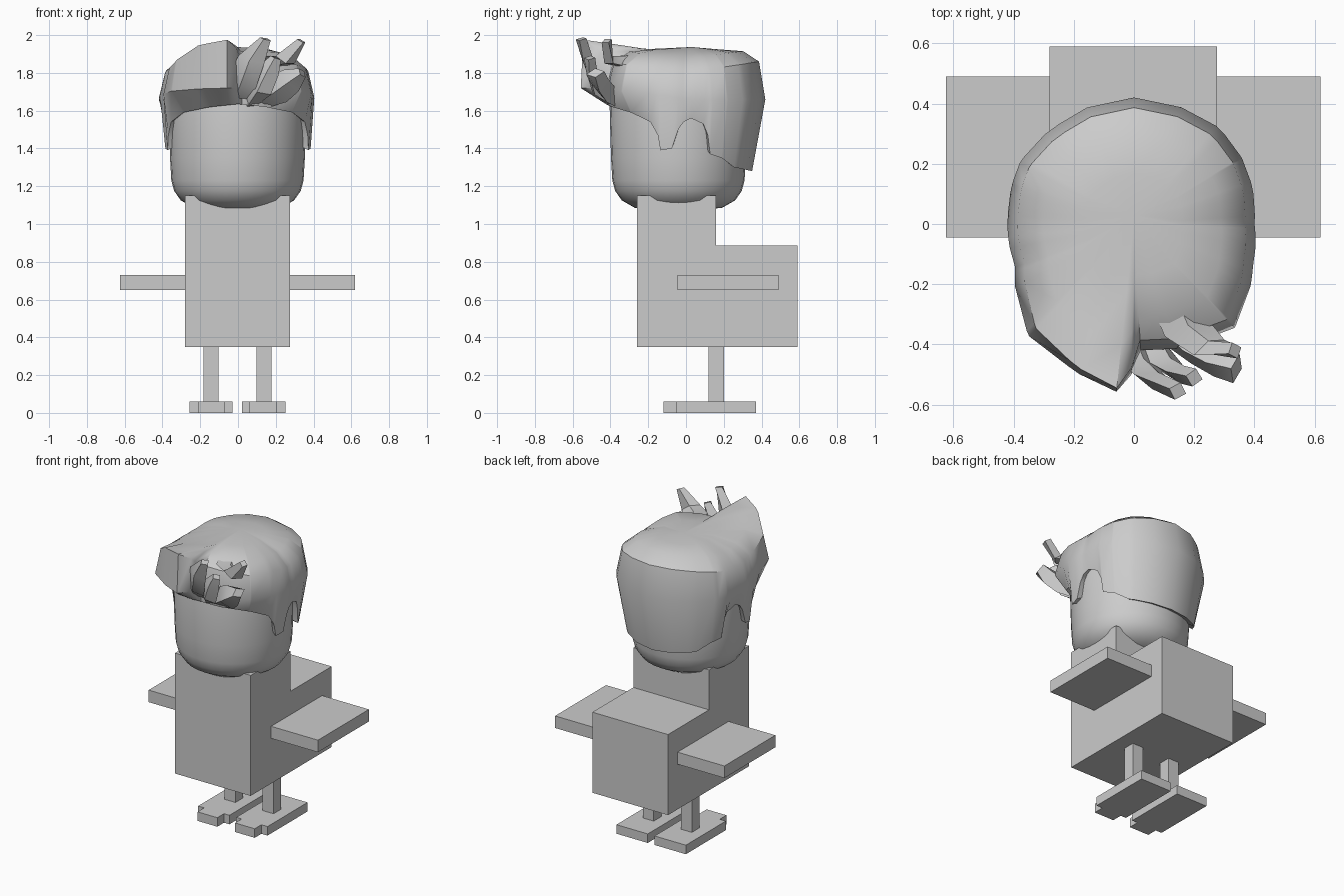
import bpy
import bmesh
from math import radians, sin, cos, pi
from mathutils import Vector

default_cube = bpy.data.objects.get("Cube")
if default_cube:
    bpy.data.objects.remove(default_cube, do_unlink=True)

# The single colour
grey = bpy.data.materials.new("plain_grey")
grey.use_nodes = True
colour = (0.6, 0.6, 0.6, 1)
grey.diffuse_color = colour
grey.node_tree.nodes["Principled BSDF"].inputs["Base Color"].default_value = colour


def finish(name, bm, smooth_angle=None):
    """Turn a bmesh into a named, coloured object."""
    bmesh.ops.recalc_face_normals(bm, faces=bm.faces)
    mesh = bpy.data.meshes.new(name)
    bm.to_mesh(mesh)
    bm.free()
    mesh.materials.append(grey)
    obj = bpy.data.objects.new(name, mesh)
    bpy.context.collection.objects.link(obj)
    if smooth_angle:
        bpy.ops.object.select_all(action="DESELECT")
        obj.select_set(True)
        bpy.context.view_layer.objects.active = obj
        bpy.ops.object.shade_smooth_by_angle(angle=radians(smooth_angle))
    return obj


def prism(name, outline, direction):
    """Extrude a closed outline of 3D points along a direction."""
    bm = bmesh.new()
    face = bm.faces.new([bm.verts.new(p) for p in outline])
    extruded = bmesh.ops.extrude_face_region(bm, geom=[face])["geom"]
    moved = [g for g in extruded if isinstance(g, bmesh.types.BMVert)]
    bmesh.ops.translate(bm, verts=moved, vec=direction)
    return finish(name, bm)


def box(name, x, y, z):
    corners = [(x[0], y[0], z[0]), (x[1], y[0], z[0]), (x[1], y[1], z[0]), (x[0], y[1], z[0])]
    return prism(name, corners, (0, 0, z[1] - z[0]))


def bridge(bm, rings):
    """Join equal closed rings of vertices with quads."""
    for low, high in zip(rings, rings[1:]):
        for i in range(len(low)):
            j = (i + 1) % len(low)
            bm.faces.new((low[i], low[j], high[j], high[i]))


def interp(table, value):
    """Piecewise linear lookup in (key, result) pairs."""
    if value <= table[0][0]:
        return table[0][1]
    for (a, p), (b, q) in zip(table, table[1:]):
        if value <= b:
            return p + (q - p) * (value - a) / (b - a)
    return table[-1][1]


# Stepped body, one side profile extruded across
MIDDLE = -0.003
HALF = 0.278
profile = [(-0.26, 0.35), (0.59, 0.35), (0.59, 0.885), (0.16, 0.885), (0.16, 1.15), (-0.26, 1.15)]
prism("body", [(MIDDLE - HALF, y, z) for y, z in profile], (2 * HALF, 0, 0))

# Wings, legs and feet on both sides
for side, s in (("left", 1), ("right", -1)):
    def span(a, b):
        return sorted((MIDDLE + s * a, MIDDLE + s * b))
    box(side + "_wing", span(HALF, 0.622), (-0.045, 0.49), (0.65, 0.73))
    box(side + "_leg", span(0.1, 0.18), (0.12, 0.2), (0.05, 0.35))
    foot = [(0.025, 0.37), (0.255, 0.37), (0.255, -0.05), (0.21, -0.05),
            (0.21, -0.12), (0.065, -0.12), (0.065, -0.05), (0.025, -0.05)]
    prism(side + "_foot", [(MIDDLE + s * x, y, 0) for x, y in foot], (0, 0, 0.06))

# Head, a turned profile with a rounded chin
bm = bmesh.new()
head_profile = [(0.12, 1.077), (0.23, 1.085), (0.3, 1.125), (0.335, 1.175), (0.35, 1.23),
                (0.357, 1.35), (0.365, 1.65), (0.34, 1.78), (0.2, 1.86)]
SIDES = 32
rings = [[bm.verts.new((MIDDLE + r * cos(2 * pi * i / SIDES), -0.04 + r * sin(2 * pi * i / SIDES), z))
          for i in range(SIDES)] for r, z in head_profile]
bridge(bm, rings)
bm.faces.new(rings[0])
bm.faces.new(rings[-1])
finish("head", bm, 40)

# Hair cap: angles run from the front (0) round to the back (180), minus on the right
hem = [(0, 1.635), (20, 1.62), (45, 1.59), (62, 1.54), (68, 1.47), (70, 1.39), (79, 1.4),
       (84, 1.5), (88, 1.54), (94, 1.56), (104, 1.53), (108, 1.47), (110, 1.37), (121, 1.35),
       (135, 1.3), (158, 1.285), (180, 1.28)]
reach = [(-180, 0.42), (-143, 0.415), (-118, 0.43), (-97, 0.42), (-70, 0.42), (-43, 0.51),
         (-25, 0.52), (-6, 0.56), (-1, 0.5), (3, 0.42), (20, 0.44), (44, 0.48), (70, 0.42),
         (90, 0.4), (122, 0.42), (140, 0.425), (158, 0.418), (180, 0.42)]
lift = [(-50, 0), (-25, 0.9), (-3, 1.2), (2, 0)]
angles = sorted({a for a, _ in reach[1:]} | {a for a, _ in hem} | {-a for a, _ in hem[:-1]})

bm = bmesh.new()
columns = []
for a in angles:
    c = cos(radians(a))
    r = interp(reach, a)
    up = interp(lift, a)
    low = interp(hem, abs(a))
    r_low = 0.385 + 0.035 * c
    column = [
        (r_low - 0.05, low + 0.025),
        (r_low, low),
        (r, 1.66 + 0.06 * max(c, 0)),
        (r * (0.92 + 0.05 * up), 1.8 + 0.06 * abs(c) + 0.1 * up),
        (r * 0.72, 1.875 + 0.04 * abs(c) + 0.035 * up),
        (r * 0.4, 1.925),
    ]
    columns.append([bm.verts.new((d * sin(radians(a)), -d * c, z)) for d, z in column])
rings = [list(ring) for ring in zip(*columns)]
bridge(bm, rings)
crown = bm.verts.new((0, 0.03, 1.937))
for i, v in enumerate(rings[-1]):
    bm.faces.new((v, rings[-1][(i + 1) % len(angles)], crown))
finish("hair_cap", bm, 40)


def tuft(name, path, across, thickness):
    """A tapering four-sided lock; path points carry a half width."""
    bm = bmesh.new()
    across = Vector(across).normalized()
    points = [Vector(p[:3]) for p in path]
    sections = []
    for i, p in enumerate(points):
        along = points[min(i + 1, len(points) - 1)] - points[max(i - 1, 0)]
        out = along.cross(across).normalized() * thickness
        wide = across * path[i][3]
        sections.append([bm.verts.new(p + d) for d in (-wide, out, wide, -out)])
    bridge(bm, sections)
    bm.faces.new(sections[0])
    bm.faces.new(sections[-1])
    return finish(name, bm, 30)


# Swept front locks
tuft("tall_lock", [(-0.02, -0.37, 1.65, 0.05), (0.02, -0.47, 1.74, 0.08),
                   (0.07, -0.52, 1.87, 0.075), (0.145, -0.555, 1.98, 0.03)], (1, -0.3, -0.3), 0.03)
tuft("side_lock", [(0.11, -0.2, 1.88, 0.08), (0.17, -0.34, 1.86, 0.08),
                   (0.25, -0.41, 1.87, 0.06), (0.335, -0.42, 1.97, 0.025)], (1, 0.5, -0.4), 0.03)
tuft("middle_lock", [(0.06, -0.38, 1.64, 0.04), (0.11, -0.47, 1.71, 0.07),
                     (0.16, -0.5, 1.81, 0.06), (0.2, -0.51, 1.88, 0.03)], (1, -0.2, -0.4), 0.03)
tuft("low_lock", [(0.14, -0.37, 1.66, 0.05), (0.21, -0.42, 1.71, 0.08),
                  (0.28, -0.46, 1.76, 0.07), (0.34, -0.48, 1.8, 0.03)], (0.6, 0, -0.8), 0.05)
